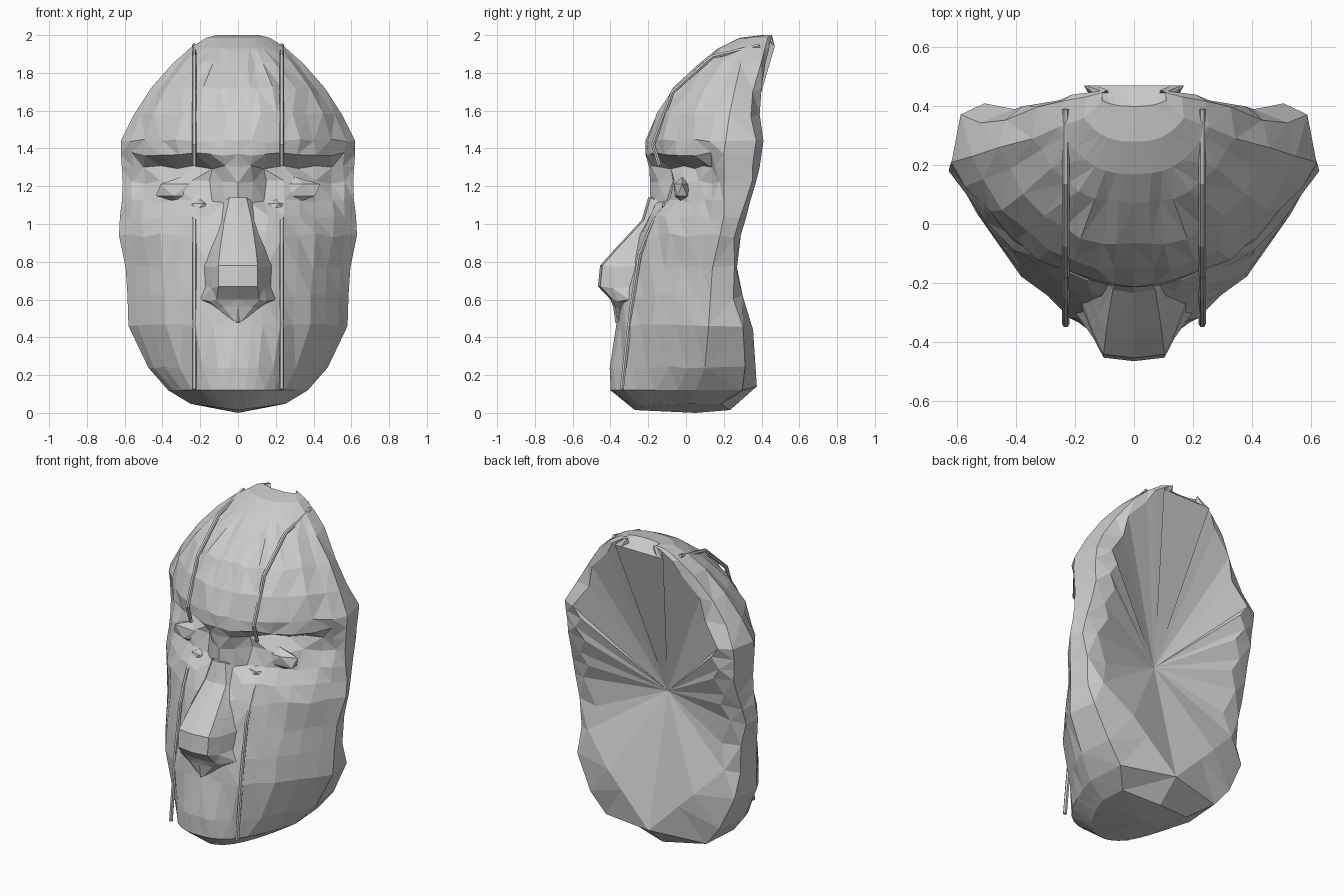
import bpy, bmesh, random
from mathutils import Vector

if "Cube" in bpy.data.objects:
    bpy.data.objects.remove(bpy.data.objects["Cube"])
random.seed(4)


def finish(name, pts, faces):
    """Build a half mesh, mirror it over x = 0, weld and make it flat-faced."""
    bm = bmesh.new()
    for sx in (1, -1):
        vs = [bm.verts.new((sx * p[0], p[1], p[2])) for p in pts]
        for f in faces:
            if len(set(f)) == len(f):
                bm.faces.new([vs[i] for i in f])
    bmesh.ops.remove_doubles(bm, verts=bm.verts, dist=0.0005)
    bmesh.ops.dissolve_degenerate(bm, edges=bm.edges, dist=0.0001)
    bmesh.ops.triangulate(bm, faces=bm.faces)
    bmesh.ops.recalc_face_normals(bm, faces=bm.faces)
    me = bpy.data.meshes.new(name)
    bm.to_mesh(me)
    bm.free()
    ob = bpy.data.objects.new(name, me)
    bpy.context.collection.objects.link(ob)
    return ob


def strip_faces(nr, nc):
    return [(r * nc + c, r * nc + c + 1, (r + 1) * nc + c + 1, (r + 1) * nc + c)
            for r in range(nr - 1) for c in range(nc - 1)]


# Head: rows of z, half width, front y, widest y, rear rim y
rows = [
    (.12, .37, -.40, .05, .36), (.24, .475, -.40, .10, .36),
    (.46, .58, -.37, .12, .35), (.62, .585, -.345, .13, .30),
    (.77, .595, -.30, .14, .27), (.94, .63, -.25, .18, .29),
    (1.04, .625, -.20, .20, .32), (1.12, .615, -.19, .20, .34),
    (1.22, .61, -.19, .20, .37), (1.30, .615, -.195, .20, .39),
    (1.37, .62, -.215, .20, .40), (1.44, .62, -.215, .21, .41),
    (1.58, .55, -.155, .23, .39), (1.72, .46, -.065, .26, .40),
    (1.85, .345, .07, .29, .42), (1.93, .255, .17, .33, .44),
    (1.985, .17, .28, .36, .45), (2.0, .11, .40, .42, .455),
    (1.94, .17, .47, .47, .47),
]
cols = [0, .12, .24, .38, .52, .66, .80, .92, 1]
# Eye socket depth along the columns
sockets = {1.12: [0, .02, .06, .06, .05, .06, .04, 0, 0],
           1.22: [0, .04, .11, .09, .06, .11, .10, .04, 0],
           1.30: [0, .02, .09, .13, .14, .13, .09, .03, 0]}
pts = []
for k, (z, w, yf, yw, yb) in enumerate(rows):
    p = 2.8 if z < .2 or z > 1.5 else 2.2
    dent = sockets.get(z, [0] * len(cols))
    for i, t in enumerate(cols):
        y = yf + (yw - yf) * t ** p + dent[i]
        j = Vector((0, 0, 0))
        if 0 < i < 8 and .2 < z < 1.9:
            j = Vector([random.uniform(-.011, .011) for _ in range(3)])
        pts.append((w * t + j.x, y + j.y, z + j.z))
    # rear edge: lumpy outer ring, then the rim of the hollow
    lump = random.uniform(-.02, .02) if .2 < z < 1.9 else 0
    pts.append((w * .95, yw + .8 * (yb - yw) + lump, z + lump))
    if k < 3:
        f = (k + 1) / 3
        pts.append((.30 * f, .375 - .02 * f, .14 + .30 * f))
    else:
        pts.append((w * (.82 if k % 2 else .74), yb, z))
nc, nr = len(cols) + 2, len(rows)
faces = strip_faces(nr, nc)

# Hollow back: fan from the rim to a recessed centre
rim_mid, hollow = len(pts), len(pts) + 1
pts += [(0, .375, .14), (0, .18, .95)]
loop = [rim_mid] + [r * nc + nc - 1 for r in range(nr)]
loop += [(nr - 1) * nc + c for c in range(nc - 2, -1, -1)]
faces += [(a, b, hollow) for a, b in zip(loop, loop[1:])]

# Chin underside: inset ring and fan
ring = list(range(nc - 1)) + [rim_mid]
faces.append((nc - 2, nc - 1, rim_mid))
base = len(pts)
for i in ring:
    x, y, z = pts[i]
    pts.append((x * .68, -.03 + (y + .03) * .65, .015 + .15 * x * .6))
pts.append((0, .05, 0))
for n in range(len(ring) - 1):
    faces.append((ring[n], ring[n + 1], base + n + 1, base + n))
    faces.append((base + n, base + n + 1, len(pts) - 1))
finish("mask_head", pts, faces)

# Nose with nostril wings: z, half width, front y, root y
nose_rows = [(1.14, .05, -.20, -.13), (1.02, .08, -.235, -.13),
             (.87, .105, -.375, -.20), (.78, .115, -.455, -.25),
             (.67, .115, -.466, -.27), (.60, .125, -.40, -.30),
             (.56, .085, -.385, -.30), (.48, .015, -.375, -.30)]
npts = []
for z, w, yf, yr in nose_rows:
    npts += [(0, yf, z), (w * .9, yf + .012, z),
             (w * 1.2, yf * .6 + yr * .4, z - .01), (w * 1.6, yr, z), (0, yr, z)]
last = (len(nose_rows) - 1) * 5
finish("nose", npts, strip_faces(len(nose_rows), 5)
       + [tuple(range(5)), tuple(range(last, last + 5))])

# Eyes: low faceted almonds in the sockets, with small inner-corner wedges
for s in (-1, 1):
    for name, loc, scale in (("eyelid", (.30, -.02, 1.18), (.15, .05, .07)),
                             ("eye_corner", (.2, -.09, 1.09), (.06, .045, .04))):
        bpy.ops.mesh.primitive_ico_sphere_add(subdivisions=1, radius=1,
                                              location=(s * loc[0], loc[1], loc[2]))
        ob = bpy.context.object
        ob.name = name
        ob.scale = scale

# Thin rods running over the brow and down the cheek
paths = {"forehead_rod": [(.39, 1.945), (.14, 1.885), (-.07, 1.70), (-.175, 1.42), (-.14, 1.31)],
         "cheek_rod": [(-.08, 1.10), (-.17, 1.02), (-.245, .84), (-.29, .55), (-.34, .125)]}
for name, path in paths.items():
    for s in (-1, 1):
        cu = bpy.data.curves.new(name, 'CURVE')
        cu.dimensions = '3D'
        cu.bevel_depth = .012
        cu.bevel_resolution = 1
        cu.use_fill_caps = True
        sp = cu.splines.new('POLY')
        sp.points.add(len(path) - 1)
        for pt, (y, z) in zip(sp.points, path):
            pt.co = (s * .232, y, z, 1)
        sp.use_smooth = False
        bpy.context.collection.objects.link(bpy.data.objects.new(name, cu))
